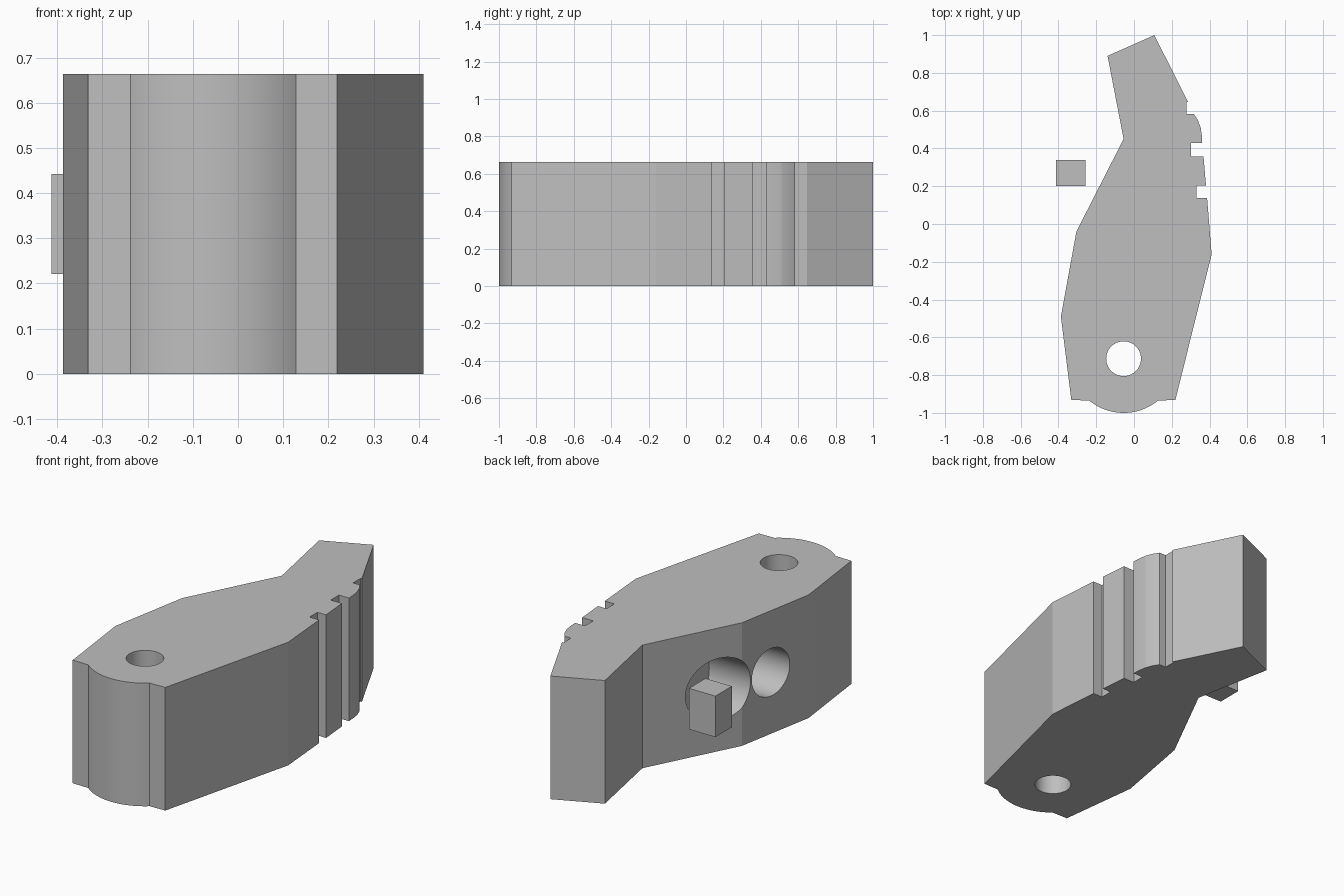
import bpy, bmesh, math
from mathutils import Matrix

cube = bpy.data.objects.get("Cube")
if cube:
    bpy.data.objects.remove(cube, do_unlink=True)

HEIGHT = 0.663
PIVOT = (-0.055, -0.713)

grey = bpy.data.materials.new("plain_grey")
grey.use_nodes = True
grey.diffuse_color = (0.52, 0.52, 0.52, 1)
grey.node_tree.nodes["Principled BSDF"].inputs["Base Color"].default_value = grey.diffuse_color


def finish(name, bm):
    bmesh.ops.recalc_face_normals(bm, faces=bm.faces)
    mesh = bpy.data.meshes.new(name)
    bm.to_mesh(mesh)
    bm.free()
    mesh.materials.append(grey)
    obj = bpy.data.objects.new(name, mesh)
    bpy.context.collection.objects.link(obj)
    return obj


def prism(name, outline, z0, z1):
    bm = bmesh.new()
    face = bm.faces.new([bm.verts.new((x, y, z0)) for x, y in outline])
    new = bmesh.ops.extrude_face_region(bm, geom=[face])["geom"]
    top = [v for v in new if isinstance(v, bmesh.types.BMVert)]
    bmesh.ops.translate(bm, verts=top, vec=(0, 0, z1 - z0))
    return finish(name, bm)


def cylinder(name, radius, depth, matrix):
    bm = bmesh.new()
    bmesh.ops.create_cone(bm, cap_ends=True, segments=64, radius1=radius,
                          radius2=radius, depth=depth, matrix=matrix)
    return finish(name, bm)


def cut(target, cutter):
    mod = target.modifiers.new("cut", 'BOOLEAN')
    mod.operation = 'DIFFERENCE'
    mod.solver = 'EXACT'
    mod.object = cutter
    bpy.context.view_layer.objects.active = target
    bpy.ops.object.modifier_apply(modifier=mod.name)
    bpy.data.objects.remove(cutter, do_unlink=True)


# Lever outline: tail and straight side, rounded heel, then the notched side
straight_side = [(0.108, 1.0), (-0.14, 0.89), (-0.055, 0.45), (-0.305, -0.04),
                 (-0.387, -0.49), (-0.332, -0.932)]
heel_radius = 1.0 + PIVOT[1]
half = math.asin(0.183 / heel_radius)
heel = []
for i in range(33):
    a = -half + 2 * half * i / 32
    heel.append((PIVOT[0] + heel_radius * math.sin(a), PIVOT[1] - heel_radius * math.cos(a)))
notched_side = [(0.219, -0.932), (0.411, -0.16), (0.387, 0.138), (0.33, 0.138),
                (0.33, 0.205), (0.381, 0.205), (0.368, 0.358), (0.302, 0.358),
                (0.302, 0.428), (0.361, 0.428), (0.359, 0.47), (0.353, 0.51),
                (0.338, 0.55), (0.317, 0.583), (0.277, 0.583), (0.277, 0.647), (0.285, 0.647)]
lever = prism("lever_body", straight_side + heel + notched_side, 0, HEIGHT)

# Pivot hole through the heel
cut(lever, cylinder("pivot_cutter", 0.092, 2, Matrix.Translation((*PIVOT, HEIGHT / 2))))

# Two blind round pockets in the straight side
floor_x, depth = -0.07, 0.8
for y, radius in ((0.07, 0.168), (-0.235, 0.128)):
    place = Matrix.Translation((floor_x - depth / 2, y, HEIGHT / 2)) @ Matrix.Rotation(math.pi / 2, 4, 'Y')
    cut(lever, cylinder("pocket_cutter", radius, depth, place))

bpy.ops.object.select_all(action='DESELECT')
lever.select_set(True)
bpy.context.view_layer.objects.active = lever
bpy.ops.object.shade_smooth_by_angle(angle=math.radians(12))

# Separate small block beside the lever
prism("side_block", [(-0.413, 0.2), (-0.256, 0.2), (-0.256, 0.34), (-0.413, 0.34)],
      HEIGHT / 3, HEIGHT * 2 / 3)
